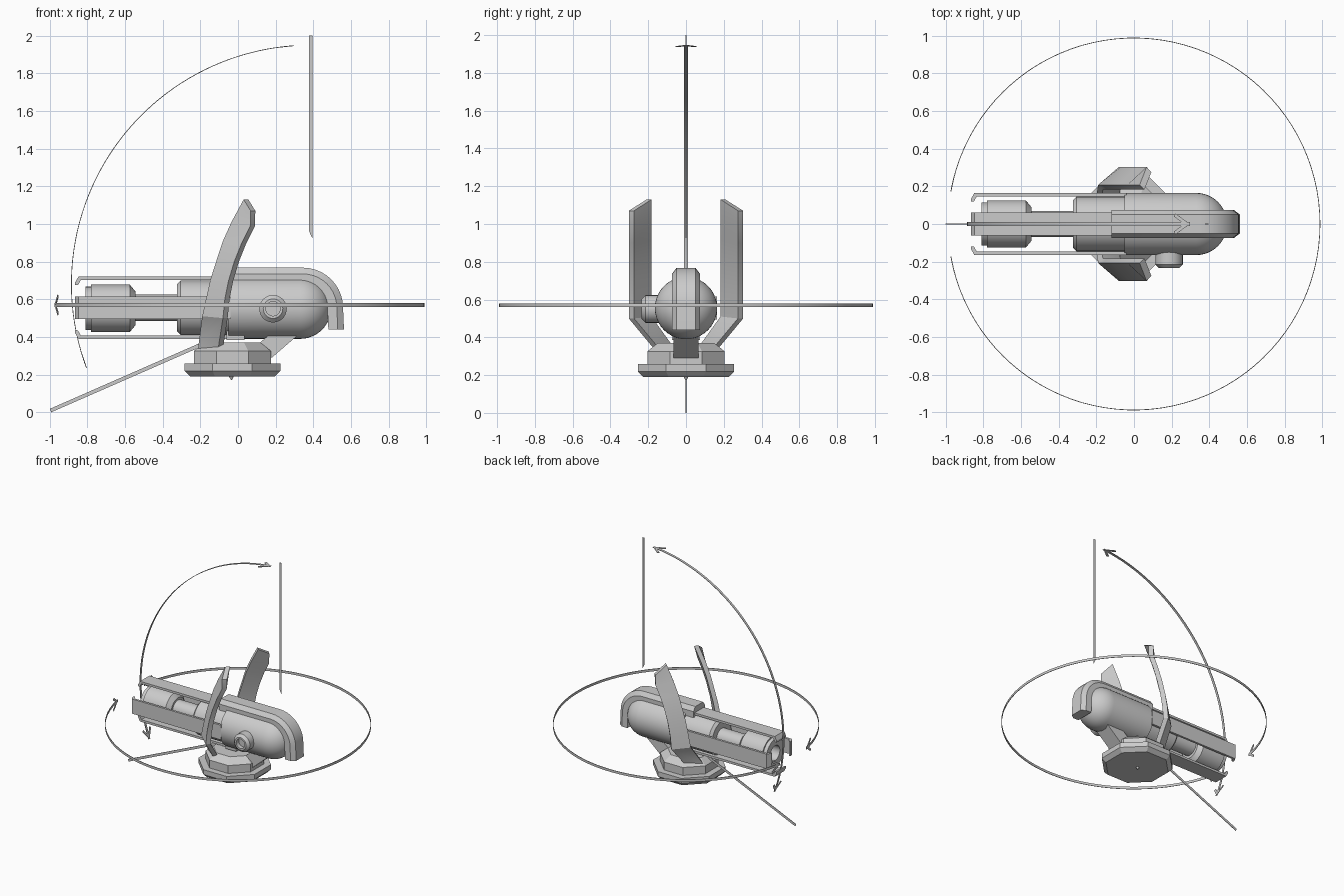
import bpy, bmesh, math
from mathutils import Vector as V

if "Cube" in bpy.data.objects:
    bpy.data.objects.remove(bpy.data.objects["Cube"])

mat = bpy.data.materials.new("light_grey")
mat.diffuse_color = (0.6, 0.6, 0.6, 1)
mat.use_nodes = True
mat.node_tree.nodes["Principled BSDF"].inputs["Base Color"].default_value = mat.diffuse_color
ZC = 0.555  # height of the barrel axis


def loft(name, rings):
    """Skin a list of equal-length point loops and cap both ends."""
    bm = bmesh.new()
    vs = [[bm.verts.new(p) for p in r] for r in rings]
    n = len(vs[0])
    for a, b in zip(vs, vs[1:]):
        for i in range(n):
            j = (i + 1) % n
            bm.faces.new((a[i], a[j], b[j], b[i]))
    bm.faces.new(vs[0][::-1])
    bm.faces.new(vs[-1])
    bmesh.ops.recalc_face_normals(bm, faces=bm.faces)
    me = bpy.data.meshes.new(name)
    bm.to_mesh(me)
    bm.free()
    me.materials.append(mat)
    ob = bpy.data.objects.new(name, me)
    bpy.context.collection.objects.link(ob)
    return ob


def lathe(name, origin, axis, prof, n=40, phase=0.0):
    """Revolve (distance, radius) pairs about an axis."""
    o, a = V(origin), V(axis)
    u = V((0, 0, 1)) if abs(a.z) < 0.5 else V((1, 0, 0))
    w = a.cross(u)
    ang = [2 * math.pi * (i + phase) / n for i in range(n)]
    return loft(name, [[o + a * d + (u * math.cos(t) + w * math.sin(t)) * r for t in ang] for d, r in prof])


def prism(name, poly, y0, y1):
    """Extrude an x-z outline along y."""
    return loft(name, [[(x, y, z) for x, z in poly] for y in (y0, y1)])


# octagonal base, hub and small tip below
K = 1 / math.cos(math.pi / 8)
lathe("base_plate", (-0.03, 0, 0), (0, 0, 1),
      [(0.19, 0.225 * K), (0.22, 0.255 * K), (0.26, 0.255 * K)], 8, 0.5)
lathe("base_hub", (-0.03, 0, 0), (0, 0, 1),
      [(0.25, 0.205 * K), (0.325, 0.205 * K), (0.37, 0.15 * K)], 8, 0.5)
lathe("base_tip", (-0.035, 0, 0), (0, 0, 1), [(0.172, 0.003), (0.195, 0.015)], 12)
prism("rear_strut", [(0.05, 0.28), (0.18, 0.29), (0.33, 0.42), (0.33, 0.44), (0.2, 0.44), (0.08, 0.34)], -0.065, 0.065)
prism("lower_lug", [(-0.06, 0.385), (0.035, 0.385), (0.035, 0.46), (-0.06, 0.46)], -0.075, 0.075)

# curved guard arms: slanted plates (inner z, outer z, left x, right x, inner y, outer y)
ARM = [(0.25, 0.25, -0.215, -0.08, 0.06, 0.17), (0.34, 0.34, -0.212, -0.08, 0.06, 0.17),
       (0.51, 0.50, -0.19, -0.055, 0.183, 0.303), (0.61, 0.60, -0.168, -0.045, 0.183, 0.303),
       (0.71, 0.70, -0.145, -0.025, 0.183, 0.303), (0.81, 0.80, -0.113, 0.005, 0.183, 0.303),
       (0.91, 0.90, -0.08, 0.045, 0.183, 0.303), (1.01, 0.99, -0.035, 0.09, 0.183, 0.303),
       (1.13, 1.07, 0.03, 0.092, 0.183, 0.303)]
for side, s in (("front", -1), ("back", 1)):
    loft(side + "_guard_arm", [[(xl, s * (yi + 0.025), zi), (xr - 0.025, s * yo, zo),
                                (xr, s * (yo - 0.028), zo), (xl + 0.025, s * yi, zi)]
                               for zi, zo, xl, xr, yi, yo in ARM])

# capsule body
dome = [(0.33 + 0.165 * math.sin(t), 0.165 * math.cos(t))
        for t in [math.pi / 2 * i / 12 for i in range(12)]]
lathe("body_capsule", (0, 0, ZC), (1, 0, 0), [(-0.05, 0.165)] + dome + [(0.495, 0.003)])
lathe("body_collar", (0, 0, ZC), (1, 0, 0), [(-0.325, 0.125), (-0.305, 0.145), (-0.04, 0.145)])
lathe("barrel_rod", (0, 0, ZC), (1, 0, 0), [(-0.56, 0.07), (-0.31, 0.07)])
lathe("barrel_muzzle", (0, 0, ZC - 0.003), (1, 0, 0),
      [(-0.6, 0.06), (-0.81, 0.06), (-0.81, 0.115), (-0.78, 0.115), (-0.78, 0.126), (-0.575, 0.126), (-0.545, 0.09)])

# chamfered crest running over the top and round the rear
CREST = [(-0.075, 0.13), (-0.075, 0.18), (-0.05, 0.213), (0.05, 0.213), (0.075, 0.18), (0.075, 0.13)]
path = [(-0.12, ZC, 90)] + [(0.345, ZC, 90 - 9 * i) for i in range(11)] + [(0.35, 0.44, 0)]
loft("top_crest", [[(cx + o * math.cos(math.radians(a)), y, cz + o * math.sin(math.radians(a))) for y, o in CREST]
                   for cx, cz, a in path])

# four barrel rails with hooked ends
RAIL = [(-0.865, 0.12), (-0.865, 0.135), (-0.848, 0.165), (-0.04, 0.165), (-0.04, 0.147), (-0.835, 0.147), (-0.85, 0.12)]
for i, nm in enumerate(("top", "back", "bottom", "front")):
    c, s = round(math.cos(i * math.pi / 2)), round(math.sin(i * math.pi / 2))
    loft(nm + "_rail", [[(x, r * s + w * c, ZC + r * c - w * s) for x, r in RAIL] for w in (-0.06, 0.06)])

# side knob with a recessed centre
lathe("side_knob", (0.186, 0, 0.55), (0, -1, 0),
      [(0.12, 0.073), (0.215, 0.073), (0.235, 0.052), (0.235, 0.038), (0.2, 0.038)], 28)


# thin range-of-motion markers
def ribbon(name, centre, u, w, radius, a0, a1, n):
    """Flat ribbon along an arc, with an arrowhead at each end."""
    c, u, w = V(centre), V(u), V(w)
    side = u.cross(w)

    def at(t, r, h):
        return c + (u * math.cos(t) + w * math.sin(t)) * r + side * h
    a0, a1 = math.radians(a0), math.radians(a1)
    sec = [(-0.002, -0.01), (0.002, -0.01), (0.002, 0.01), (-0.002, 0.01)]
    loft(name, [[at(a0 + (a1 - a0) * i / n, radius + r, h) for r, h in sec] for i in range(n + 1)])
    head = [(0, 0), (-0.075, 0.055), (-0.085, 0.04), (-0.03, 0), (-0.085, -0.04), (-0.075, -0.055)]
    for tag, a, d in (("_start_arrow", a0, -1), ("_end_arrow", a1, 1)):
        loft(name + tag, [[at(a + d * l / radius, radius + r, h) for l, h in head] for r in (-0.002, 0.002)])


ribbon("swivel_ring", (0, 0, 0.57), (1, 0, 0), (0, 1, 0), 0.988, -170, 170, 96)
ribbon("tilt_arc", (0.385, 0, 0.68), (1, 0, 0), (0, 0, 1), 1.27, 94, 200.5, 48)
prism("upper_limit_strip", [(0.378, 2.0), (0.395, 2.0), (0.395, 0.925), (0.378, 0.96)], -0.002, 0.002)
prism("lower_limit_strip", [(-1.0, 0.018), (-0.992, 0.0), (-0.13, 0.377), (-0.16, 0.386)], -0.002, 0.002)

bpy.ops.object.select_all(action='SELECT')
bpy.context.view_layer.objects.active = bpy.data.objects["base_plate"]
bpy.ops.object.shade_smooth_by_angle(angle=math.radians(28))
